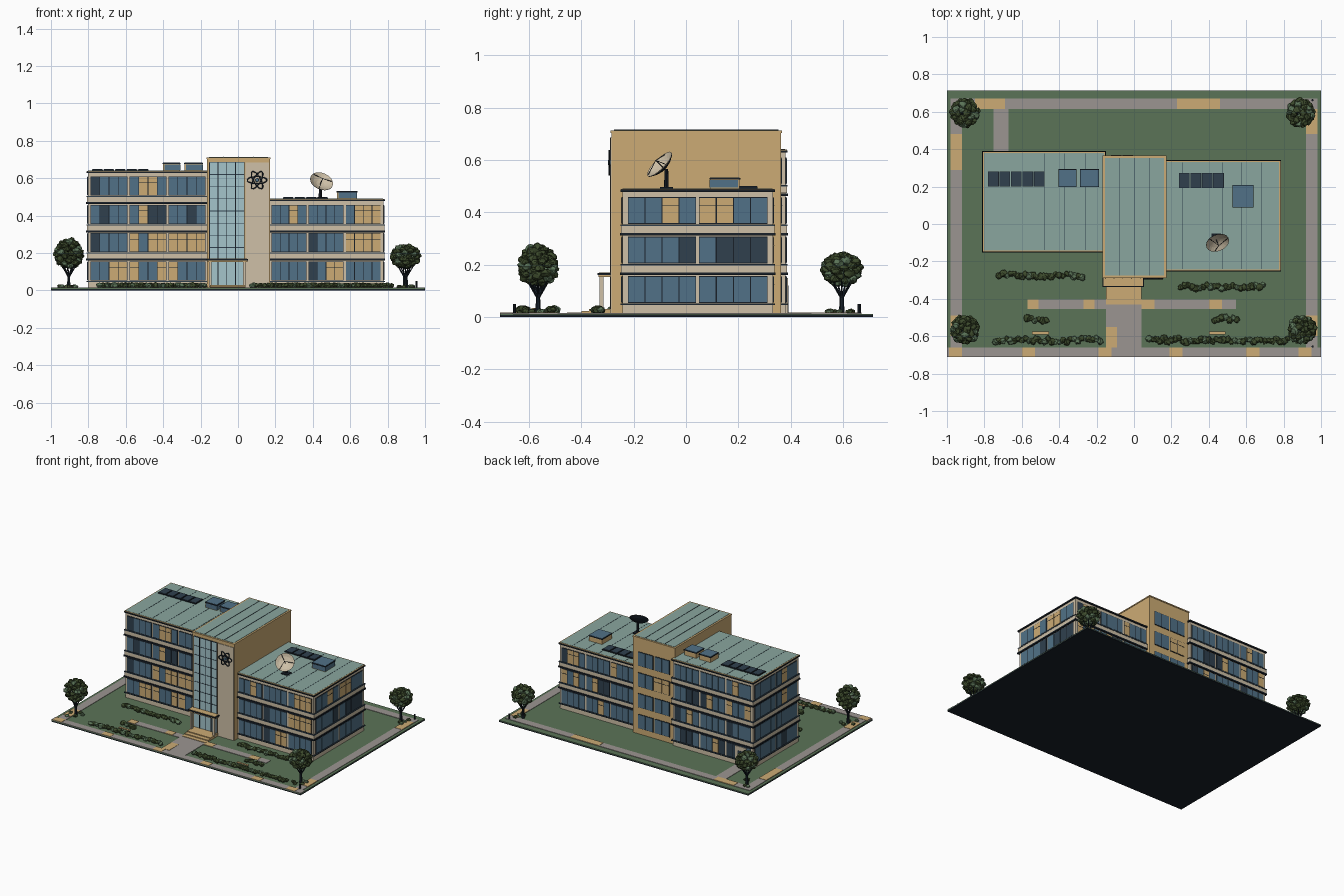
import bpy, bmesh, math, random
from mathutils import Matrix, Vector

random.seed(7)
if "Cube" in bpy.data.objects:
    bpy.data.objects.remove(bpy.data.objects["Cube"], do_unlink=True)


def make_material(name, hex_code):
    rgb = [(int(hex_code[i:i + 2], 16) / 255) ** 2.2 for i in (0, 2, 4)] + [1]
    mat = bpy.data.materials.new(name)
    mat.use_nodes = True
    mat.diffuse_color = rgb
    mat.node_tree.nodes["Principled BSDF"].inputs["Base Color"].default_value = rgb
    return mat


MATS = {n: make_material(n, h) for n, h in {
    "cream": "CDBFA6", "tan": "CBAA74", "navy": "1E252D", "blue": "527186",
    "dark_glass": "33424F", "pale_glass": "A3C3CA", "roof_teal": "88A59D",
    "grass": "5B7358", "paving": "9A9490", "foliage": "3F4C30"}.items()}


class Part:
    """Collects simple solids into one named mesh."""

    def __init__(self, name):
        self.name, self.bm, self.slots = name, bmesh.new(), []

    def paint(self, verts, mat):
        if mat not in self.slots:
            self.slots.append(mat)
        for f in {f for v in verts for f in v.link_faces}:
            f.material_index = self.slots.index(mat)

    def box(self, x0, x1, y0, y1, z0, z1, mat):
        m = Matrix.Translation(((x0 + x1) / 2, (y0 + y1) / 2, (z0 + z1) / 2))
        m = m @ Matrix.Diagonal((abs(x1 - x0), abs(y1 - y0), abs(z1 - z0), 1))
        self.paint(bmesh.ops.create_cube(self.bm, size=1, matrix=m)["verts"], mat)

    def rod(self, a, b, r0, r1, mat, sides=6):
        a, b = Vector(a), Vector(b)
        m = Matrix.Translation((a + b) / 2) @ (b - a).to_track_quat("Z", "Y").to_matrix().to_4x4()
        self.paint(bmesh.ops.create_cone(self.bm, cap_ends=True, segments=sides, radius1=r0,
                   radius2=r1, depth=(b - a).length, matrix=m)["verts"], mat)

    def blob(self, centre, r, mat, flat=0.8):
        m = Matrix.Translation(centre) @ Matrix.Rotation(random.uniform(0, 6), 4, "Z")
        m = m @ Matrix.Diagonal((r, r, r * flat, 1))
        vs = bmesh.ops.create_icosphere(self.bm, subdivisions=2, radius=1, matrix=m)["verts"]
        for v in vs:
            v.co += (v.co - Vector(centre)) * random.uniform(-0.25, 0.2)
        self.paint(vs, mat)

    def on_wall(self, wall, u0, u1, d0, d1, z0, z1, mat):
        axis, sign, pos = wall
        d0, d1 = pos + sign * d0, pos + sign * d1
        self.box(*((u0, u1, d0, d1) if axis == "y" else (d0, d1, u0, u1)), z0, z1, mat)

    def finish(self):
        mesh = bpy.data.meshes.new(self.name)
        self.bm.to_mesh(mesh)
        self.bm.free()
        for s in self.slots:
            mesh.materials.append(MATS[s])
        obj = bpy.data.objects.new(self.name, mesh)
        bpy.context.collection.objects.link(obj)
        return obj


# Ground slab, lawn and paving
G = 0.012
ground = Part("ground")
ground.box(-1, 1, -0.71, 0.715, 0, 0.007, "navy")
ground.box(-1, 1, -0.71, 0.715, 0.007, G, "grass")
ground.finish()
paths = Part("paths")
for x0, x1, y0, y1 in [(-1, 1, -0.71, -0.66), (-0.98, 0.98, 0.615, 0.67), (-0.98, -0.92, -0.66, 0.615),
                       (0.92, 0.98, -0.66, 0.615), (-0.15, 0.04, -0.66, -0.43),
                       (-0.57, 0.545, -0.455, -0.405), (-0.75, -0.67, 0.38, 0.63)]:
    paths.box(x0, x1, y0, y1, G, G + 0.003, "paving")
for x0, x1, y0, y1 in [(-0.85, -0.69, 0.615, 0.67), (0.23, 0.46, 0.615, 0.67), (-0.98, -0.92, 0.29, 0.48),
                       (-0.98, -0.92, -0.6, -0.49), (0.92, 0.98, 0.48, 0.615), (0.92, 0.98, -0.6, -0.49),
                       (-0.57, -0.51, -0.455, -0.405), (-0.27, -0.21, -0.455, -0.405),
                       (0.04, 0.11, -0.455, -0.405), (0.4, 0.47, -0.455, -0.405),
                       (-0.15, -0.09, -0.66, -0.55)]:
    paths.box(x0, x1, y0, y1, G, G + 0.005, "tan")
for x in (-0.99, -0.6, -0.19, 0.19, 0.6, 0.88):
    paths.box(x, x + 0.07, -0.71, -0.66, G, G + 0.005, "tan")
paths.finish()

PITCH, SILL, HEAD = 0.151, 0.057, 0.153


def windows(part, wall, u0, u1, floors, groups, panes):
    step = (u1 - u0) / groups
    for z in (i * PITCH for i in range(floors)):
        for g in range(groups):
            a, b = u0 + g * step + 0.006, u0 + (g + 1) * step - 0.006
            part.on_wall(wall, a, b, 0, 0.003, z + SILL - 0.003, z + HEAD + 0.003, "navy")
            w = (b - a) / panes
            colour = "blue"
            for p in range(panes):
                if random.random() < 0.6:
                    colour = random.choice(["blue", "blue", "blue", "dark_glass", "tan"])
                l, r = a + p * w + 0.002, a + (p + 1) * w - 0.002
                part.on_wall(wall, l, r, 0, 0.005, z + SILL, z + HEAD, colour)
                if colour == "tan":     # mid rail on lit panes
                    part.on_wall(wall, l, r, 0, 0.006, z + 0.122, z + 0.125, "navy")


def roof(part, x0, x1, y0, y1, top, seams):
    part.box(x0, x1, y0, y1, top - 0.012, top - 0.003, "navy")
    part.box(x0 + 0.002, x1 - 0.002, y0 + 0.002, y1 - 0.002, top - 0.006, top, "tan")
    part.box(x0 + 0.009, x1 - 0.009, y0 + 0.009, y1 - 0.009, top - 0.005, top + 0.001, "roof_teal")
    for i in range(1, seams):
        x = x0 + (x1 - x0) * i / seams
        part.box(x - 0.0012, x + 0.0012, y0 + 0.01, y1 - 0.01, top, top + 0.002, "dark_glass")


def wing(name, x0, x1, y0, y1, floors, top):
    body = Part(name + "_walls")
    body.box(x0, x1, y0, y1, G, top - 0.005, "cream")
    for i in range(floors):             # dark ledges over windows, thin sills below
        z = i * PITCH
        if i < floors - 1:
            body.box(x0 - 0.01, x1 + 0.01, y0 - 0.01, y1 + 0.01, z + 0.16, z + 0.17, "navy")
            body.box(x0 - 0.006, x1 + 0.006, y0 - 0.006, y1 + 0.006, z + 0.171, z + 0.197, "cream")
        body.box(x0 - 0.008, x1 + 0.008, y0 - 0.008, y1 + 0.008, z + 0.046, z + 0.052, "dark_glass")
    body.finish()
    glass = Part(name + "_windows")
    for wall in (("y", -1, y0), ("y", 1, y1)):
        windows(glass, wall, x0 + 0.008, x1 - 0.008, floors, 3, 4)
    outer = ("x", -1, x0) if x0 < -0.5 else ("x", 1, x1)
    windows(glass, outer, y0 + 0.015, y1 - 0.015, floors, 2, 4)
    glass.finish()
    cover = Part(name + "_roof")
    roof(cover, x0 - 0.008, x1 + 0.008, y0 - 0.008, y1 + 0.008, top, 6)
    cover.finish()


wing("tall_wing", -0.802, -0.16, -0.142, 0.38, 4, 0.64)
wing("low_wing", 0.165, 0.777, -0.243, 0.332, 3, 0.49)

# Service door at the back
door = Part("back_door")
door.box(-0.755, -0.665, 0.38, 0.389, G, 0.15, "cream")
door.box(-0.735, -0.685, 0.38, 0.391, G, 0.12, "dark_glass")
door.finish()

# Central tower with glazed stair front
tower = Part("tower_walls")
tower.box(-0.165, 0.17, -0.284, 0.362, G, 0.708, "tan")
tower.box(0.04, 0.165, -0.288, -0.28, G, 0.685, "cream")
tower.box(-0.168, 0.173, -0.288, 0.366, 0.704, 0.712, "tan")
tower.box(-0.155, 0.16, -0.276, 0.354, 0.705, 0.714, "roof_teal")
for i in range(1, 4):
    x = -0.155 + 0.315 * i / 4
    tower.box(x - 0.0012, x + 0.0012, -0.276, 0.354, 0.712, 0.716, "dark_glass")
tower.finish()
glazing = Part("tower_glazing")
front = ("y", -1, -0.284)
glazing.on_wall(front, -0.152, 0.034, 0, 0.004, 0.02, 0.685, "pale_glass")
for x in (-0.152, -0.107, -0.06, -0.013, 0.034):
    glazing.on_wall(front, x - 0.002, x + 0.002, 0, 0.007, 0.02, 0.685, "navy")
for i in range(9):
    z = 0.165 + i * 0.065
    glazing.on_wall(front, -0.152, 0.034, 0, 0.006, z - 0.0015, z + 0.0015, "dark_glass")
windows(glazing, ("y", 1, 0.362), -0.13, 0.135, 4, 2, 2)
glazing.finish()

# Entrance canopy, columns and steps
entry = Part("entrance_canopy")
entry.box(-0.165, 0.05, -0.335, -0.28, 0.153, 0.165, "tan")
entry.box(-0.168, 0.053, -0.338, -0.28, 0.16, 0.168, "navy")
entry.box(-0.162, 0.047, -0.332, -0.28, 0.165, 0.17, "tan")
for x in (-0.148, 0.034):
    entry.box(x - 0.007, x + 0.007, -0.33, -0.316, 0.02, 0.153, "cream")
for i, y in enumerate((-0.43, -0.4, -0.37)):
    entry.box(-0.15, 0.04, y, -0.28, G, G + 0.006 * (i + 1), "tan")
entry.finish()

# Atom ornament: three ring tubes and a core
curve = bpy.data.curves.new("atom_ornament", "CURVE")
curve.dimensions, curve.bevel_depth, curve.bevel_resolution = "3D", 0.0035, 1
for k in range(3):
    s = curve.splines.new("POLY")
    s.points.add(27)
    s.use_cyclic_u = True
    for i, p in enumerate(s.points):
        t = math.tau * i / 28
        v = Matrix.Rotation(math.pi * k / 3, 3, "Y") @ Vector((0.052 * math.cos(t), 0, 0.019 * math.sin(t)))
        p.co = (*v, 1)
curve.materials.append(MATS["navy"])
atom = bpy.data.objects.new("atom_ornament", curve)
atom.location = (0.102, -0.293, 0.59)
bpy.context.collection.objects.link(atom)
core = Part("atom_core")
core.rod((0.102, -0.284, 0.59), (0.102, -0.298, 0.59), 0.011, 0.009, "blue", 12)
core.finish()

# Rooftop solar panels and cooling units
solar = Part("solar_panels")
for x0, count, y0, z in ((-0.78, 5, 0.2, 0.641), (0.24, 4, 0.192, 0.491)):
    for i in range(count):
        x = x0 + i * 0.061
        solar.box(x, x + 0.057, y0, y0 + 0.082, z, z + 0.007, "navy")
        solar.box(x + 0.003, x + 0.054, y0 + 0.003, y0 + 0.079, z, z + 0.009, "dark_glass")
solar.finish()
units = Part("cooling_units")
for x0, x1, y0, y1, z in ((-0.4, -0.31, 0.2, 0.29, 0.64), (-0.285, -0.19, 0.2, 0.29, 0.64),
                          (0.53, 0.635, 0.092, 0.205, 0.49)):
    units.box(x0, x1, y0, y1, z, z + 0.036, "tan")
    units.box(x0 + 0.006, x1 + 0.002, y0 - 0.002, y1 - 0.006, z + 0.004, z + 0.034, "blue")
    units.box(x0 - 0.003, x1 + 0.003, y0 - 0.003, y1 + 0.003, z + 0.035, z + 0.041, "navy")
    units.box(x0, x1, y0, y1, z + 0.04, z + 0.043, "blue")
units.finish()

# Satellite dish: spun bowl on a short mount
aim = Vector((0.3, -0.7, 0.7)).normalized()
dish = Part("satellite_dish")
hub = Vector((0.44, -0.085, 0.568))
pose = Matrix.Translation(hub) @ aim.to_track_quat("Z", "Y").to_matrix().to_4x4()
for offset, mat, flip in ((0, "cream", 1), (-0.003, "navy", -1)):
    rings = [[dish.bm.verts.new(pose @ Vector((r * math.cos(math.tau * i / 20), r * math.sin(math.tau * i / 20),
             offset + 6 * r * r))) for i in range(20)] for r in (0.003, 0.022, 0.044, 0.064)]
    for a, b in zip(rings, rings[1:]):
        for i in range(20):
            j = (i + 1) % 20
            dish.bm.faces.new((a[i], b[i], b[j], a[j])[::-flip])
    dish.bm.faces.new(rings[0][::flip])
    dish.paint([v for ring in rings for v in ring], mat)
dish.rod(hub, hub + aim * 0.045, 0.002, 0.002, "navy")
for i in range(3):
    rim = pose @ Vector((0.06 * math.cos(i * 2.1), 0.06 * math.sin(i * 2.1), 0.022))
    dish.rod(rim, hub + aim * 0.045, 0.0015, 0.0015, "navy", 4)
dish.rod((0.44, -0.075, 0.49), (0.44, -0.075, 0.565), 0.009, 0.007, "navy", 8)
dish.box(0.415, 0.465, -0.1, -0.05, 0.49, 0.497, "navy")
dish.finish()


def leaf():
    return random.choice(["foliage", "foliage", "foliage", "grass"])


# Corner trees with branching trunks and clumped crowns
for label, x, y, top in (("front_right", -0.905, -0.565, 0.282), ("front_left", 0.9, -0.565, 0.25),
                         ("back_right", -0.905, 0.595, 0.25), ("back_left", 0.89, 0.595, 0.25)):
    tree = Part(label + "_tree")
    tree.rod((x, y, G), (x, y, 0.09), 0.011, 0.007, "navy")
    for i in range(7):
        a = math.tau * i / 7
        tree.rod((x, y, 0.07), (x + 0.05 * math.cos(a), y + 0.05 * math.sin(a), top - 0.1), 0.005, 0.002, "navy", 5)
    half = (top - 0.115) / 2
    for i in range(46):                 # even spread over an ellipsoid
        h = 1 - 2 * (i + 0.5) / 46
        r, a = 0.062 * math.sqrt(1 - h * h), i * 2.4
        tree.blob((x + r * math.cos(a), y + r * math.sin(a), top - half + h * (half - 0.015)),
                  random.uniform(0.016, 0.023), leaf())
    for i in range(5):
        tree.blob((x + random.uniform(-0.05, 0.05), y + random.uniform(-0.05, 0.05), 0.02), 0.014, leaf())
    tree.finish()

# Hedges and shrubs
hedges = Part("hedges")
for x0, x1, y in ((-0.74, -0.17, -0.622), (0.08, 0.82, -0.622), (-0.72, -0.27, -0.275), (0.25, 0.7, -0.335),
                  (-0.57, -0.46, -0.51), (0.43, 0.56, -0.51)):
    for i in range(int((x1 - x0) / 0.02) + 1):
        hedges.blob((x0 + 0.02 * i, y + random.uniform(-0.011, 0.011), 0.027), random.uniform(0.014, 0.021), leaf())
hedges.finish()

# Benches and bollards
furniture = Part("benches_and_bollards")
for x in (-0.5, 0.445):
    furniture.box(x - 0.045, x + 0.045, -0.59, -0.575, 0.03, 0.035, "tan")
    for dx in (-0.035, 0.035):
        furniture.box(x + dx - 0.004, x + dx + 0.004, -0.588, -0.577, G, 0.03, "navy")
for y in (-0.655, 0.662):
    furniture.rod((0.955, y, G), (0.955, y, 0.05), 0.006, 0.006, "navy", 8)
furniture.finish()
